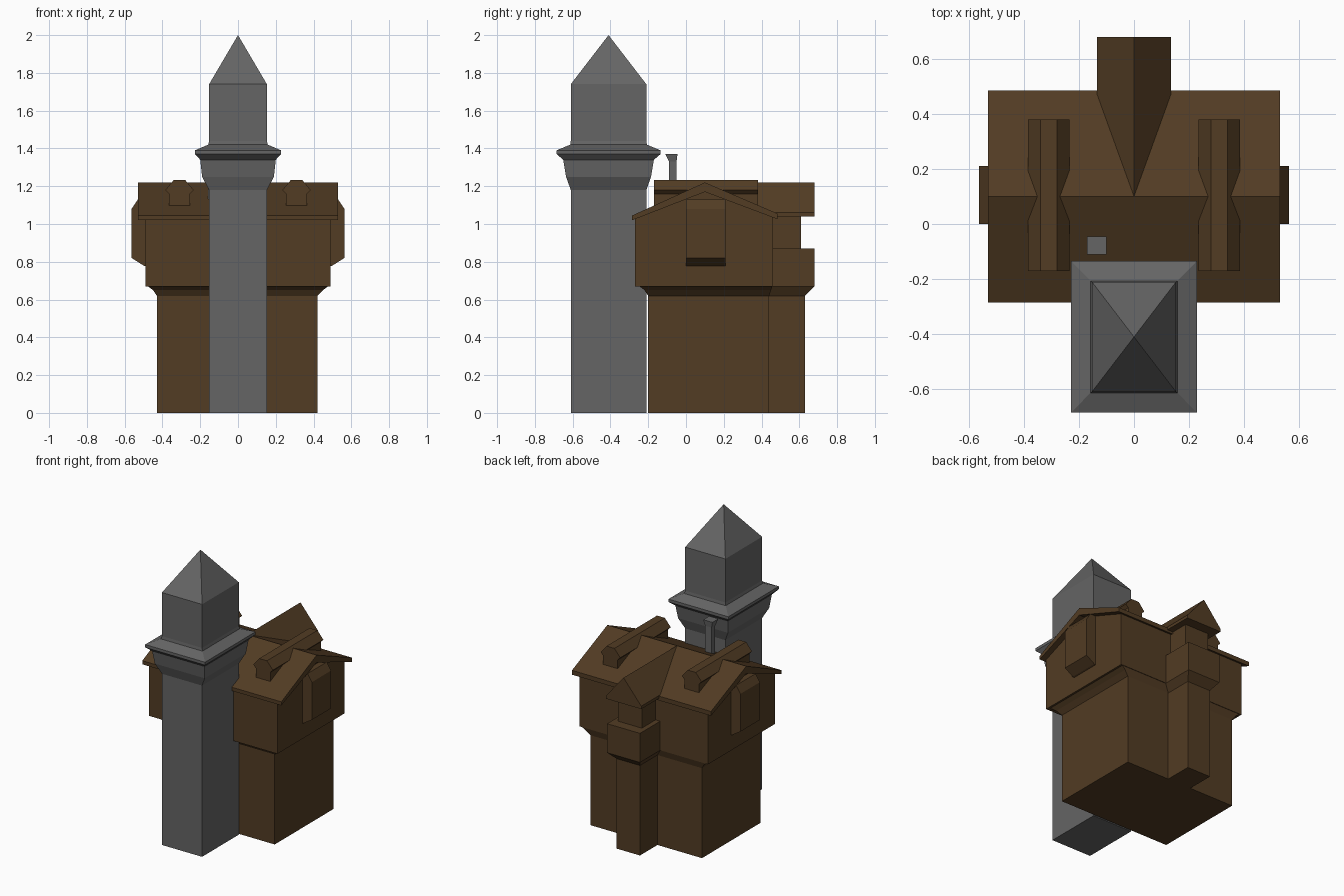
import bpy, bmesh
from mathutils import Vector

if "Cube" in bpy.data.objects:
    bpy.data.objects.remove(bpy.data.objects["Cube"])


def material(name, rgb):
    m = bpy.data.materials.new(name)
    m.diffuse_color = (*rgb, 1)
    m.use_nodes = True
    m.node_tree.nodes["Principled BSDF"].inputs["Base Color"].default_value = m.diffuse_color
    return m


brown = material("brown_timber", (0.085, 0.045, 0.017))
grey = material("grey_stone", (0.13, 0.13, 0.13))


def finish(name, bm, mat):
    bmesh.ops.remove_doubles(bm, verts=bm.verts, dist=1e-5)
    bmesh.ops.recalc_face_normals(bm, faces=bm.faces)
    me = bpy.data.meshes.new(name)
    bm.to_mesh(me)
    bm.free()
    me.materials.append(mat)
    ob = bpy.data.objects.new(name, me)
    bpy.context.collection.objects.link(ob)
    return ob


def loft(name, rings, mat):
    """Stack of rectangles, each (x0, x1, y0, y1, z)."""
    bm = bmesh.new()
    loops = [[bm.verts.new(p) for p in ((a, c, z), (b, c, z), (b, d, z), (a, d, z))]
             for a, b, c, d, z in rings]
    for lo, hi in zip(loops, loops[1:]):
        for i in range(4):
            j = (i + 1) % 4
            bm.faces.new((lo[i], lo[j], hi[j], hi[i]))
    bm.faces.new(loops[0])
    bm.faces.new(loops[-1])
    return finish(name, bm, mat)


def prism(name, profile, axis, start, end, mat):
    """Extrude a (horizontal, z) profile along x or y."""
    bm = bmesh.new()
    pts = [(start, h, z) if axis == "x" else (h, start, z) for h, z in profile]
    face = bm.faces.new([bm.verts.new(p) for p in pts])
    out = bmesh.ops.extrude_face_region(bm, geom=[face])
    d = Vector((end - start, 0, 0) if axis == "x" else (0, end - start, 0))
    bmesh.ops.translate(bm, vec=d, verts=[v for v in out["geom"] if isinstance(v, bmesh.types.BMVert)])
    return finish(name, bm, mat)


# Front tower: shaft, flared corbel, eave skirt, upper room and pointed roof
def ring(hx, hy, z):
    return (-hx, hx, -0.41 - hy, -0.41 + hy, z)


loft("tower", [ring(*r) for r in (
    (0.153, 0.2, 0), (0.153, 0.2, 1.18), (0.19, 0.225, 1.25), (0.2, 0.24, 1.34),
    (0.228, 0.275, 1.37), (0.228, 0.275, 1.39), (0.158, 0.203, 1.42),
    (0.153, 0.2, 1.44), (0.153, 0.2, 1.74), (0.0, 0.0, 2.0))], grey)

# Lower storey, with a jettied collar below the upper storey
loft("lower_storey", [(-0.43, 0.42, -0.2, 0.44, 0), (-0.43, 0.42, -0.2, 0.44, 0.62),
                      (-0.45, 0.45, -0.22, 0.45, 0.65), (-0.49, 0.49, -0.26, 0.46, 0.68)], brown)

# Upper storey with gabled end walls
prism("upper_storey", [(-0.27, 0.67), (0.46, 0.67), (0.46, 1.04), (0.1, 1.19), (-0.27, 1.04)],
      "x", -0.49, 0.49, brown)

# Main roof, ridge running left to right
prism("main_roof", [(-0.285, 1.02), (-0.285, 1.045), (0.1, 1.22), (0.485, 1.055),
                    (0.485, 1.025), (0.1, 1.17)], "x", -0.53, 0.53, brown)

for side, label in ((-1, "left"), (1, "right")):
    # Roof dormers running front to back
    prism(label + "_dormer", [(side * 0.31 + h, z) for h, z in (
        (-0.055, 1.05), (0.055, 1.05), (0.055, 1.16), (0.075, 1.18),
        (0.03, 1.233), (-0.03, 1.233), (-0.075, 1.18), (-0.055, 1.16))],
        "y", -0.17, 0.38, brown)
    # Bay windows on the gable ends
    prism(label + "_bay", [(side * h, z) for h, z in (
        (0.47, 0.77), (0.50, 0.78), (0.563, 0.82), (0.563, 1.08), (0.53, 1.13), (0.47, 1.13))],
        "y", 0.0, 0.21, brown)

# Rear shaft carrying a balcony, a recessed post and its own gabled roof
loft("rear_shaft", [(-0.09, 0.09, 0.42, 0.63, 0), (-0.09, 0.09, 0.42, 0.63, 0.62),
                    (-0.125, 0.125, 0.42, 0.68, 0.67), (-0.125, 0.125, 0.42, 0.68, 0.87)], brown)
loft("rear_post", [(-0.09, 0.09, 0.42, 0.61, 0.86), (-0.09, 0.09, 0.42, 0.61, 1.09)], brown)
prism("rear_roof", [(-0.135, 1.04), (0.135, 1.04), (0.135, 1.06), (0, 1.22), (-0.135, 1.06)],
      "y", 0.1, 0.68, brown)

# Small chimney behind the tower
loft("chimney", [(-0.16, -0.11, -0.09, -0.05, 1.08), (-0.16, -0.11, -0.09, -0.05, 1.33),
                 (-0.17, -0.1, -0.11, -0.045, 1.37)], grey)
